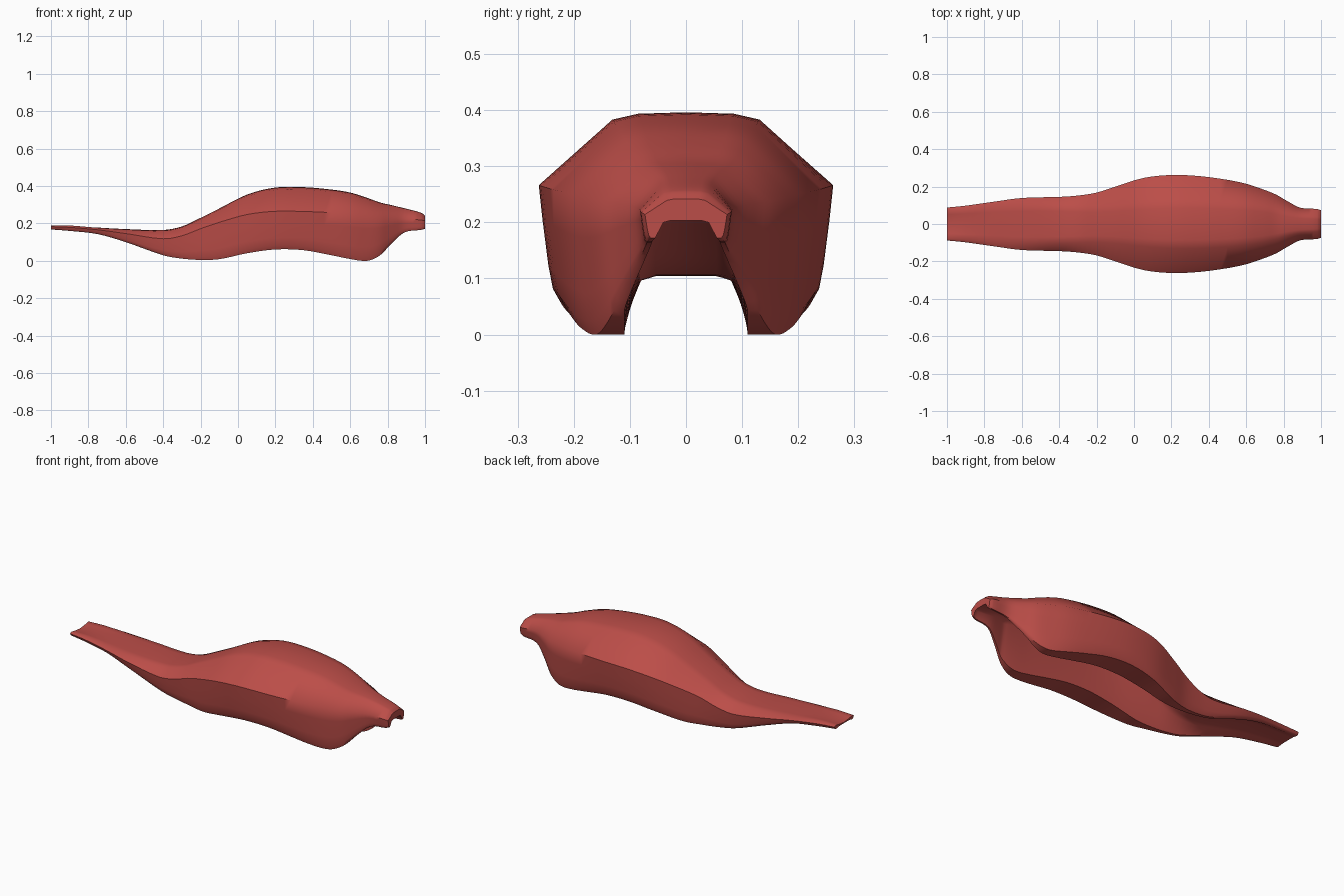
import bpy, bmesh, math

if "Cube" in bpy.data.objects:
    bpy.data.objects.remove(bpy.data.objects["Cube"])

# Stations along the shell: x, top z, bottom z, half width, shoulder z, flat-top half width
STATIONS = [
    (-1.00, .190, .168, .088, .183, .078),
    (-.90, .190, .160, .098, .179, .085),
    (-.75, .178, .143, .119, .166, .096),
    (-.60, .170, .100, .139, .146, .106),
    (-.40, .165, .030, .145, .118, .105),
    (-.30, .184, .012, .152, .134, .100),
    (-.20, .230, .005, .168, .172, .098),
    (-.10, .280, .009, .200, .206, .104),
    (.05, .355, .041, .246, .248, .120),
    (.20, .392, .061, .262, .265, .130),
    (.35, .394, .057, .256, .264, .130),
    (.50, .381, .030, .236, .258, .122),
    (.60, .365, .010, .215, .253, .112),
    (.69, .337, .000, .185, .246, .098),
    (.76, .312, .030, .157, .239, .080),
    (.82, .298, .092, .122, .233, .062),
    (.89, .281, .152, .087, .226, .048),
    (.98, .257, .166, .080, .218, .040),
    (1.00, .242, .172, .073, .214, .034),
]


def smooth_stations(rows, steps):
    """Cubic Hermite interpolation of all columns over x."""
    def slope(i, c):
        a, b = rows[max(i - 1, 0)], rows[min(i + 1, len(rows) - 1)]
        return (b[c] - a[c]) / (b[0] - a[0])
    out = []
    for i in range(len(rows) - 1):
        a, b = rows[i], rows[i + 1]
        d = b[0] - a[0]
        for k in range(steps):
            t = k / steps
            h = (2*t**3 - 3*t*t + 1, t**3 - 2*t*t + t, 3*t*t - 2*t**3, t**3 - t*t)
            out.append([a[0] + d * t] + [
                h[0]*a[c] + h[1]*d*slope(i, c) + h[2]*b[c] + h[3]*d*slope(i + 1, c)
                for c in range(1, 6)])
    return out + [list(rows[-1])]


def section(x, top, bot, w, sh, flat):
    """Closed cross-section of the inverted channel as (y, z) points."""
    bot = max(bot, 0)
    drop, h = top - sh, sh - bot
    dip = .012 * max(0, (-x - .75) / .25)          # shallow trough at the tail
    outer = [(flat * .65, top - .02 * drop - dip * .5), (flat, top - .1 * drop), (w, sh),
             (w * .975, sh - h * .3), (w * .935, sh - h * .7),
             (w * .905, sh - h * .9), (w * .86, bot)]
    lip = min(.11, w * .75)
    ceil = top - dip - min(.06, .55 * (top - dip - bot))
    inner = [(lip, bot), (lip * .74, ceil - .12 * (ceil - bot)), (lip * .5, ceil)]
    half = outer + inner
    return [(0, top - dip)] + half + [(0, ceil)] + [(-y, z) for y, z in reversed(half)]


# Shell: loft the sections and cap both ends
bm = bmesh.new()
rings = [[bm.verts.new((s[0], y, z)) for y, z in section(*s)]
         for s in smooth_stations(STATIONS, 4)]
n = len(rings[0])
for a, b in zip(rings, rings[1:]):
    for i in range(n):
        j = (i + 1) % n
        bm.faces.new((a[i], a[j], b[j], b[i]))
# End caps as strips between the outer and inner skins
m = (n - 2) // 2                                   # points on each half
for r in (rings[0], rings[-1]):
    for side in (1, -1):
        p = [r[(side * k) % n] for k in range(m + 2)]
        c = m + 1                                  # ceiling centre
        bm.faces.new((p[0], p[1], p[c - 1], p[c]))
        bm.faces.new((p[1], p[2], p[c - 2], p[c - 1]))
        bm.faces.new((p[2], p[3], p[4], p[c - 2]))
        bm.faces.new([p[c - 2]] + p[4:c - 2])
bmesh.ops.recalc_face_normals(bm, faces=bm.faces)
mesh = bpy.data.meshes.new("cover_shell")
bm.to_mesh(mesh)
bm.free()
shell = bpy.data.objects.new("cover_shell", mesh)
bpy.context.collection.objects.link(shell)

# Colour and shading
red = bpy.data.materials.new("matte_red")
red.diffuse_color = (.50, .075, .065, 1)
red.use_nodes = True
red.node_tree.nodes["Principled BSDF"].inputs["Base Color"].default_value = red.diffuse_color
mesh.materials.append(red)
bpy.context.view_layer.objects.active = shell
shell.select_set(True)
bpy.ops.object.shade_smooth_by_angle(angle=math.radians(50))
